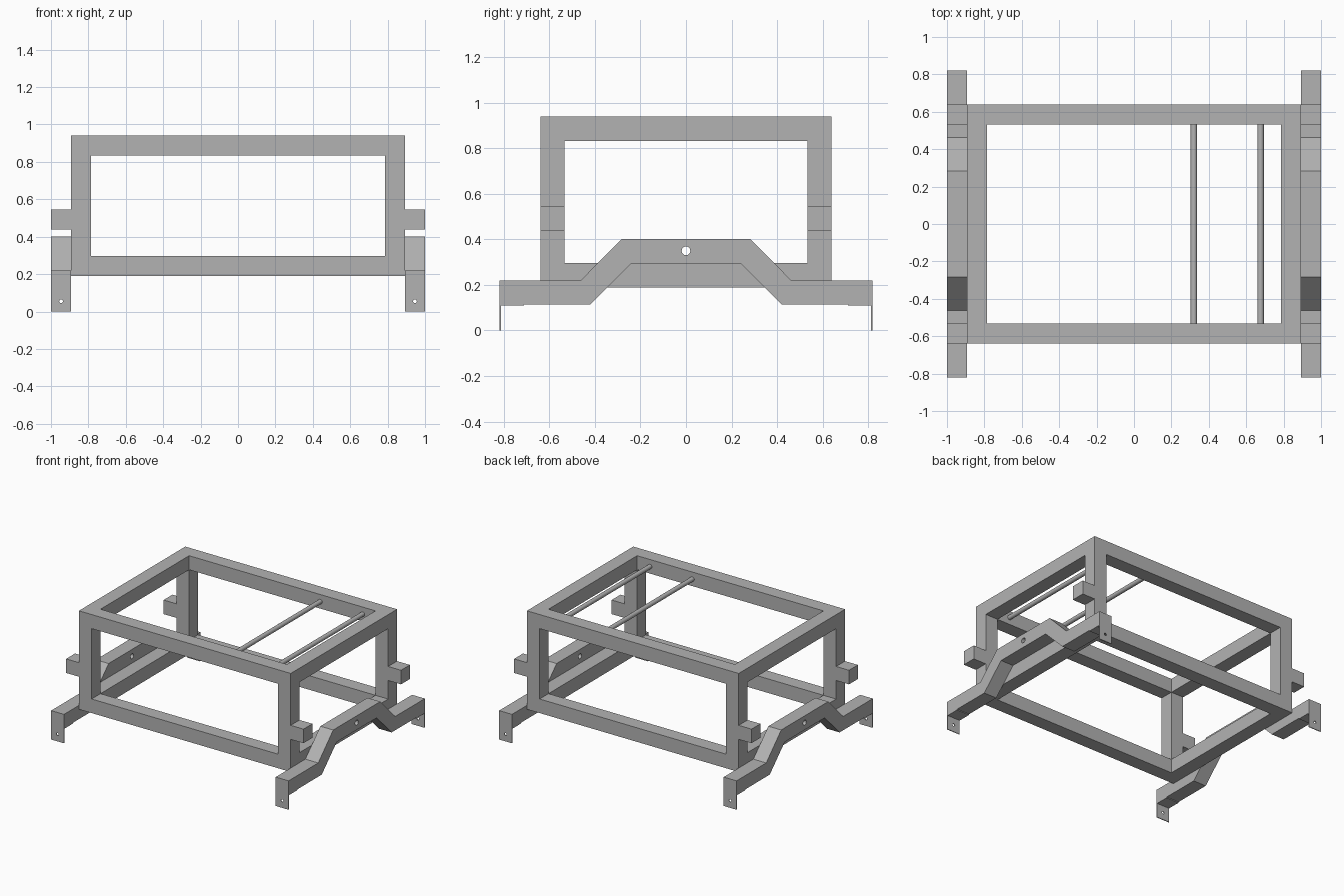
import bpy
from math import cos, sin, tau, radians
from mathutils import Matrix, Vector

cube = bpy.data.objects.get("Cube")
if cube:
    bpy.data.objects.remove(cube, do_unlink=True)

steel = bpy.data.materials.new("grey steel")
steel.use_nodes = True
colour = (0.45, 0.45, 0.45, 1)
steel.diffuse_color = colour
steel.node_tree.nodes["Principled BSDF"].inputs["Base Color"].default_value = colour

BAR = 0.107                    # square tube width
FX, FY = 0.892, 0.64           # half size of the frame
Z0, Z1 = 0.19, 0.94            # bottom and top of the frame
ARM_Y = 0.82                   # half length of the side arms
ARM_X = (FX + 1) / 2           # middle of the arms across


def finish(obj):
    mesh = obj.data
    mesh.materials.clear()
    mesh.materials.append(steel)
    mesh.shade_smooth()
    mesh.set_sharp_from_angle(angle=radians(35))


def box(name, low, high):
    low, high = Vector(low), Vector(high)
    bpy.ops.mesh.primitive_cube_add(size=1, location=(low + high) / 2)
    obj = bpy.context.object
    obj.name = name
    obj.data.transform(Matrix.Diagonal((high - low).to_4d()))
    finish(obj)


def circle(u, v, radius, sides=24):
    return [(u + radius * cos(tau * i / sides), v + radius * sin(tau * i / sides))
            for i in range(sides)]


def plate(name, loops, thickness, axes, location):
    """Extrude flat outlines (first outer, then holes) along the third axis."""
    curve = bpy.data.curves.new(name, "CURVE")
    curve.dimensions = "2D"
    curve.fill_mode = "BOTH"
    curve.extrude = thickness / 2
    for loop in loops:
        spline = curve.splines.new("POLY")
        spline.points.add(len(loop) - 1)
        for point, (u, v) in zip(spline.points, loop):
            point.co = (u, v, 0, 1)
        spline.use_cyclic_u = True
    source = bpy.data.objects.new(name, curve)
    mesh = bpy.data.meshes.new_from_object(source)
    bpy.data.objects.remove(source)
    mesh.transform(Matrix(axes).transposed().to_4x4())
    obj = bpy.data.objects.new(name, mesh)
    obj.location = location
    bpy.context.collection.objects.link(obj)
    finish(obj)


SIDEWAYS = ((0, 1, 0), (0, 0, 1), (1, 0, 0))
FORWARD = ((1, 0, 0), (0, 0, 1), (0, -1, 0))

# Upper and lower rectangles of the frame
for level, z in (("lower", Z0), ("upper", Z1 - BAR)):
    for end, y in (("front", -FY), ("back", FY - BAR)):
        box(f"{level}_{end}_rail", (-FX, y, z), (FX, y + BAR, z + BAR))
    for side, x in (("right", -FX), ("left", FX - BAR)):
        box(f"{level}_{side}_rail", (x, BAR - FY, z), (x + BAR, FY - BAR, z + BAR))

# Corner posts with the short stubs that stick out sideways
for side, sx in (("right", -1), ("left", 1)):
    for end, y in (("front", -FY), ("back", FY - BAR)):
        xs = sorted((sx * FX, sx * (FX - BAR)))
        box(f"{end}_{side}_post", (xs[0], y, Z0 + BAR), (xs[1], y + BAR, Z1 - BAR))
        xs = sorted((sx * FX, sx))
        box(f"{end}_{side}_stub", (xs[0], y, 0.438), (xs[1], y + BAR, 0.545))

# Two round rods between the upper front and back rails
for name, x in (("inner_rod", 0.32), ("outer_rod", 0.677)):
    bpy.ops.mesh.primitive_cylinder_add(vertices=24, radius=0.017, depth=2 * (FY - BAR),
                                        location=(x, 0, Z1 - BAR / 2),
                                        rotation=(radians(90), 0, 0))
    bpy.context.object.name = name
    finish(bpy.context.object)

# Cranked side arms with a pivot hole, and an angle bracket under each end
half = [(ARM_Y, 0.22), (0.463, 0.22), (0.283, 0.402)]
under = [(0.24, 0.295), (0.42, 0.115), (ARM_Y, 0.115)]
arm = (half + [(-y, z) for y, z in reversed(half)]
       + [(-y, z) for y, z in reversed(under)] + under)
T = 0.006
for side, sx in (("right", -1), ("left", 1)):
    plate(f"{side}_arm", [arm, circle(0, 0.35, 0.019)], 1 - FX, SIDEWAYS, (sx * ARM_X, 0, 0))
    w = (1 - FX) / 2
    for end, sy in (("front", -1), ("back", 1)):
        tab = [(-w, 0), (w, 0), (w, 0.115), (-w, 0.115)]
        plate(f"{end}_{side}_tab", [tab, circle(0, 0.055, 0.01, 16)], T, FORWARD,
              (sx * ARM_X, sy * (ARM_Y - T / 2), 0))
        ys = sorted((sy * (ARM_Y - T), sy * 0.712))
        box(f"{end}_{side}_flange", (sx * ARM_X - w, ys[0], 0.115 - T),
            (sx * ARM_X + w, ys[1], 0.115))
